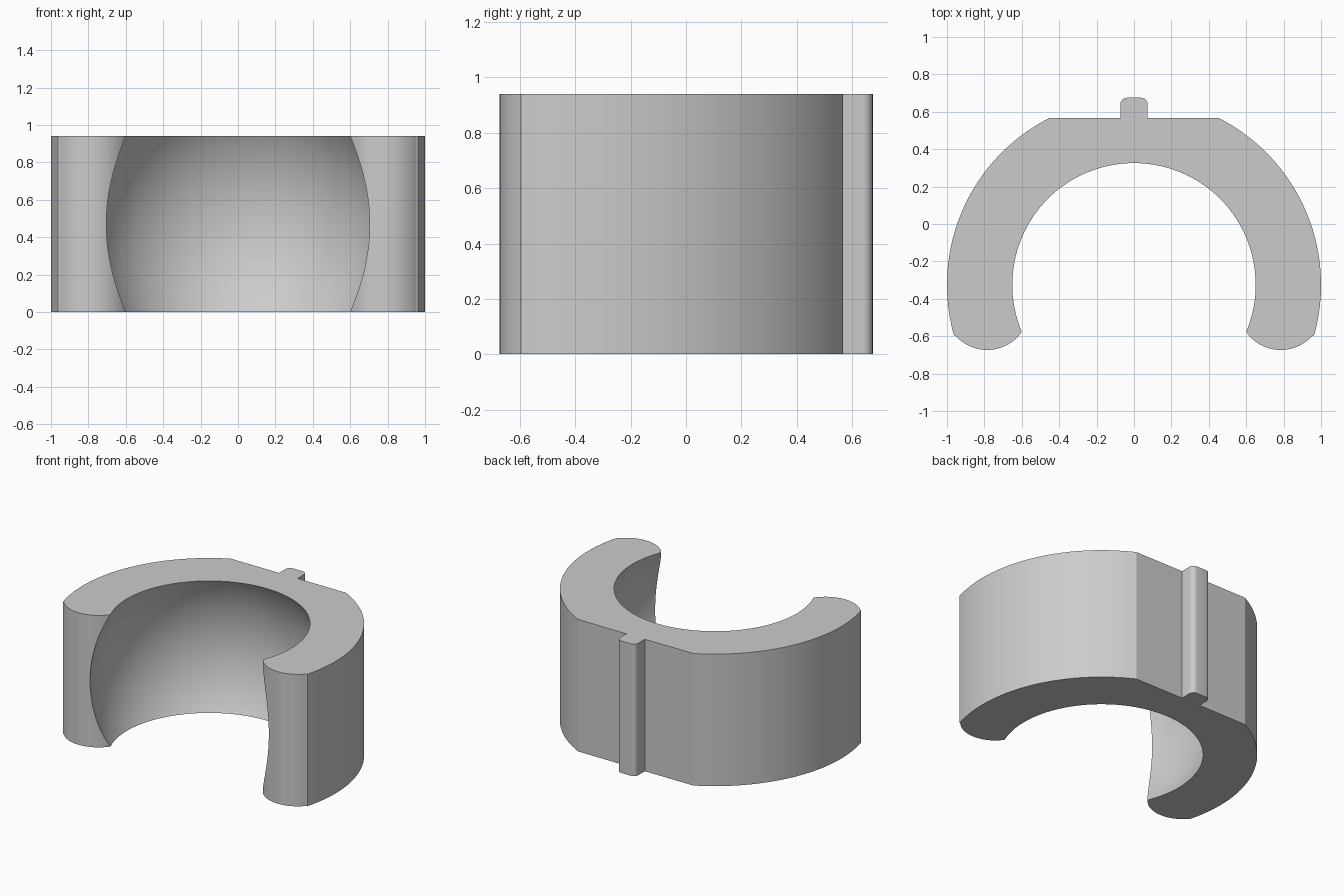
import bpy, bmesh
from math import radians, sin, cos

cube = bpy.data.objects.get("Cube")
if cube:
    bpy.data.objects.remove(cube)

HEIGHT = 0.94
CENTRE_Y = -0.325

grey = bpy.data.materials.new("plain_grey")
grey.use_nodes = True
colour = (0.6, 0.6, 0.6, 1)
grey.diffuse_color = colour
grey.node_tree.nodes["Principled BSDF"].inputs["Base Color"].default_value = colour


def arc(cx, cy, r, start, end, steps):
    angles = [radians(start + (end - start) * i / steps) for i in range(steps + 1)]
    return [(cx + r * cos(a), cy + r * sin(a)) for a in angles]


# Half outline: locating rib, flat back, outer wall, rounded jaw tip
half = arc(0.038, 0.64, 0.035, 90, 0, 6)
half += [(0.073, 0.567)]
half += arc(0, CENTRE_Y, 1, 63, -15.7, 48)
half += arc(0.785, -0.447, 0.2265, -42, -180, 32)
outline = half + [(-x, y) for x, y in reversed(half)]

# Extruded clip body
bm = bmesh.new()
base = bm.faces.new([bm.verts.new((x, y, 0)) for x, y in outline])
top = bmesh.ops.extrude_face_region(bm, geom=[base])["geom"]
bmesh.ops.translate(bm, vec=(0, 0, HEIGHT),
                    verts=[v for v in top if isinstance(v, bmesh.types.BMVert)])
bmesh.ops.recalc_face_normals(bm, faces=bm.faces)
mesh = bpy.data.meshes.new("clip_body")
bm.to_mesh(mesh)
bm.free()
mesh.materials.append(grey)
body = bpy.data.objects.new("clip_body", mesh)
bpy.context.collection.objects.link(body)

# Rounded socket cut through the middle
bpy.ops.mesh.primitive_uv_sphere_add(segments=128, ring_count=80, radius=1,
                                     location=(0, CENTRE_Y, HEIGHT / 2))
cutter = bpy.context.object
cutter.name = "socket_cutter"
cutter.scale = (0.779, 0.779, 0.855)
cutter.hide_render = True
cutter.data.materials.append(grey)

cut = body.modifiers.new("socket", 'BOOLEAN')
cut.operation = 'DIFFERENCE'
cut.solver = 'EXACT'
cut.object = cutter

bpy.ops.object.select_all(action='DESELECT')
body.select_set(True)
bpy.context.view_layer.objects.active = body
bpy.ops.object.modifier_apply(modifier=cut.name)
bpy.data.objects.remove(cutter)

bpy.ops.object.shade_smooth_by_angle(angle=radians(25))
